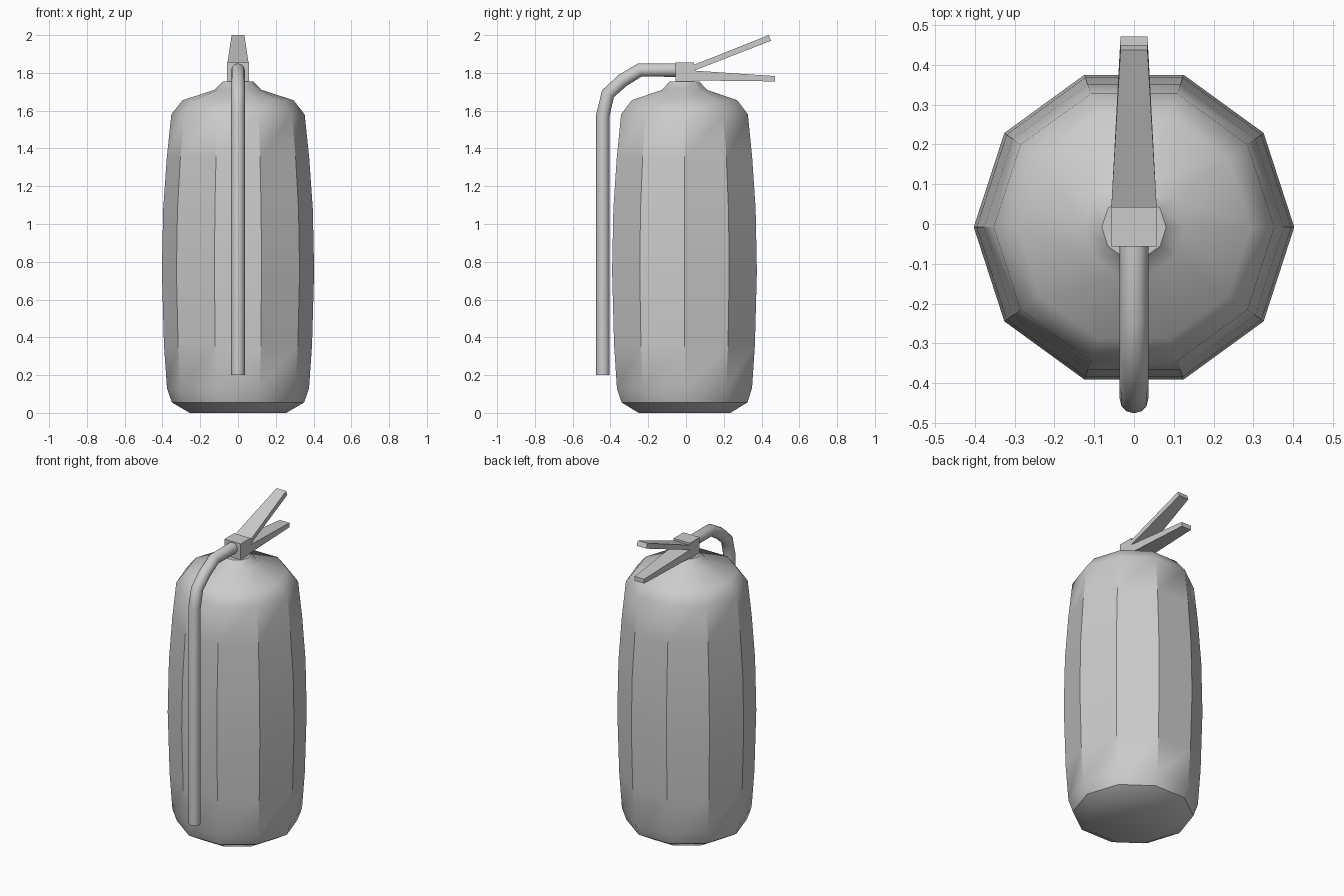
import bpy, bmesh
from math import sin, cos, tau, radians
from mathutils import Vector

if "Cube" in bpy.data.objects:
    bpy.data.objects.remove(bpy.data.objects["Cube"])


def loft(name, rings, smooth=False):
    """Skin a list of equal-length point rings and cap both ends."""
    bm = bmesh.new()
    vs = [[bm.verts.new(p) for p in ring] for ring in rings]
    n = len(rings[0])
    for a, b in zip(vs, vs[1:]):
        for i in range(n):
            j = (i + 1) % n
            bm.faces.new((a[i], a[j], b[j], b[i]))
    bm.faces.new(vs[0])
    bm.faces.new(vs[-1])
    bmesh.ops.recalc_face_normals(bm, faces=bm.faces)
    me = bpy.data.meshes.new(name)
    bm.to_mesh(me)
    bm.free()
    ob = bpy.data.objects.new(name, me)
    bpy.context.collection.objects.link(ob)
    if smooth:
        bpy.ops.object.select_all(action='DESELECT')
        ob.select_set(True)
        bpy.context.view_layer.objects.active = ob
        bpy.ops.object.shade_smooth_by_angle(angle=radians(35))
    return ob


def section(y, z_low, z_high, half_w, lean=0.0):
    """Rectangular cross-section facing along y; lean shifts the lower edge."""
    return [(-half_w, y + lean, z_low), (half_w, y + lean, z_low),
            (half_w, y, z_high), (-half_w, y, z_high)]


# Ten-sided tank with bulging wall, shoulder and neck
CY = -0.008
profile = [(0.255, 0.0), (0.35, 0.055), (0.376, 0.13), (0.392, 0.36),
           (0.403, 0.75), (0.396, 1.08), (0.377, 1.35), (0.353, 1.58),
           (0.294, 1.655), (0.126, 1.71), (0.081, 1.755)]
loft("tank", [[(r * cos(tau * i / 10), CY + r * sin(tau * i / 10), z)
               for i in range(10)] for r, z in profile], smooth=True)

# Valve block
loft("valve_block", [section(-0.056, 1.75, 1.856, 0.058),
                     section(0.043, 1.75, 1.856, 0.058)])

# Squeeze lever and carry handle, tapering backwards
loft("upper_lever", [section(0.02, 1.80, 1.835, 0.057),
                     section(0.043, 1.812, 1.843, 0.057),
                     section(0.438, 1.97, 2.0, 0.034, 0.012)])
loft("lower_handle", [section(0.02, 1.76, 1.815, 0.057),
                      section(0.043, 1.76, 1.812, 0.057),
                      section(0.472, 1.755, 1.783, 0.034)])

# Hose swept along a bent path in the yz plane
path = [Vector((0, y, z)) for y, z in
        [(-0.03, 1.815), (-0.245, 1.815), (-0.336, 1.76),
         (-0.413, 1.69), (-0.44, 1.577), (-0.44, 0.2)]]
R = 0.036
rings = []
for k, p in enumerate(path):
    d_in = (p - path[max(k - 1, 0)]).normalized()
    d_out = (path[min(k + 1, len(path) - 1)] - p).normalized()
    t = (d_in + d_out).normalized()
    side = Vector((1, 0, 0))
    up = t.cross(side)
    rings.append([p + R * (side * cos(tau * i / 12) + up * sin(tau * i / 12))
                  for i in range(12)])
loft("hose", rings, smooth=True)
